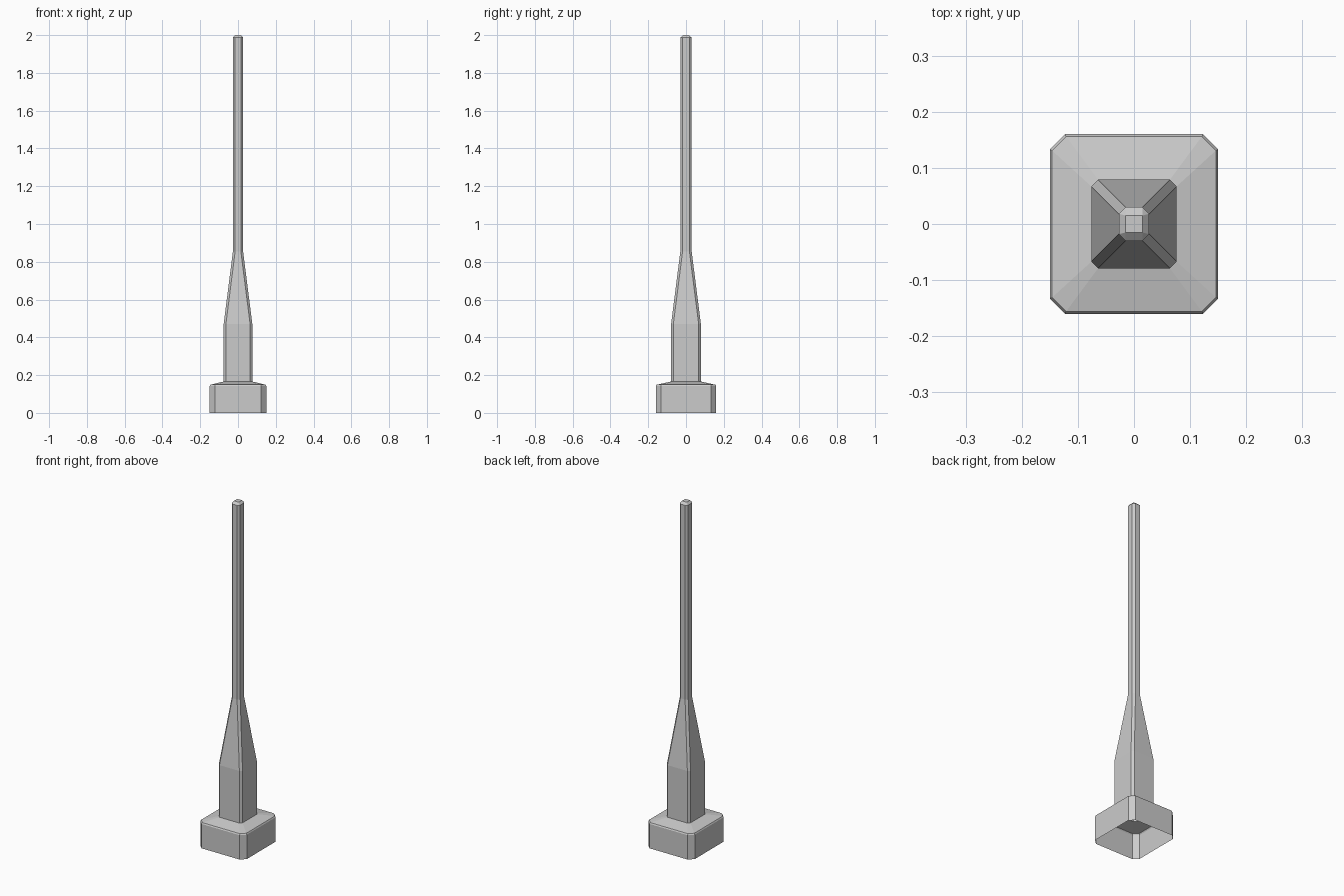
import bpy
import bmesh

cube = bpy.data.objects.get("Cube")
if cube:
    bpy.data.objects.remove(cube, do_unlink=True)

# One plain grey
grey = bpy.data.materials.new("light grey")
grey.use_nodes = True
colour = (0.6, 0.6, 0.6, 1)
grey.diffuse_color = colour
grey.node_tree.nodes["Principled BSDF"].inputs["Base Color"].default_value = colour


def ring(bm, hx, hy, cut, z):
    """Rectangle with cut corners, counter-clockwise from above."""
    corners = [(hx, hy - cut), (hx - cut, hy)]
    half = corners + [(-x, y) for x, y in reversed(corners)]
    points = half + [(-x, -y) for x, y in half]
    return [bm.verts.new((x, y, z)) for x, y in points]


# Sections from open foot to capped tip: half width, half depth, corner cut, height
sections = [
    (0.15, 0.16, 0.027, 0),         # hollow foot
    (0.15, 0.16, 0.027, 0.142),
    (0.146, 0.156, 0.025, 0.149),   # softened rim
    (0.076, 0.079, 0.012, 0.166),   # sloped shoulder
    (0.076, 0.079, 0.012, 0.47),    # socket
    (0.027, 0.03, 0.012, 0.855),    # taper
    (0.027, 0.03, 0.012, 1.987),    # slim pole
    (0.015, 0.015, 0, 2),           # bevelled tip
]

bm = bmesh.new()
rings = [ring(bm, *s) for s in sections]
for low, high in zip(rings, rings[1:]):
    for i in range(len(low)):
        j = (i + 1) % len(low)
        bm.faces.new((low[i], low[j], high[j], high[i]))
bm.faces.new(rings[-1])

# The tip's cut corners close to points
bmesh.ops.remove_doubles(bm, verts=rings[-1], dist=0.0001)
bm.normal_update()

mesh = bpy.data.meshes.new("post")
bm.to_mesh(mesh)
bm.free()
mesh.materials.append(grey)
post = bpy.data.objects.new("post", mesh)
bpy.context.collection.objects.link(post)
